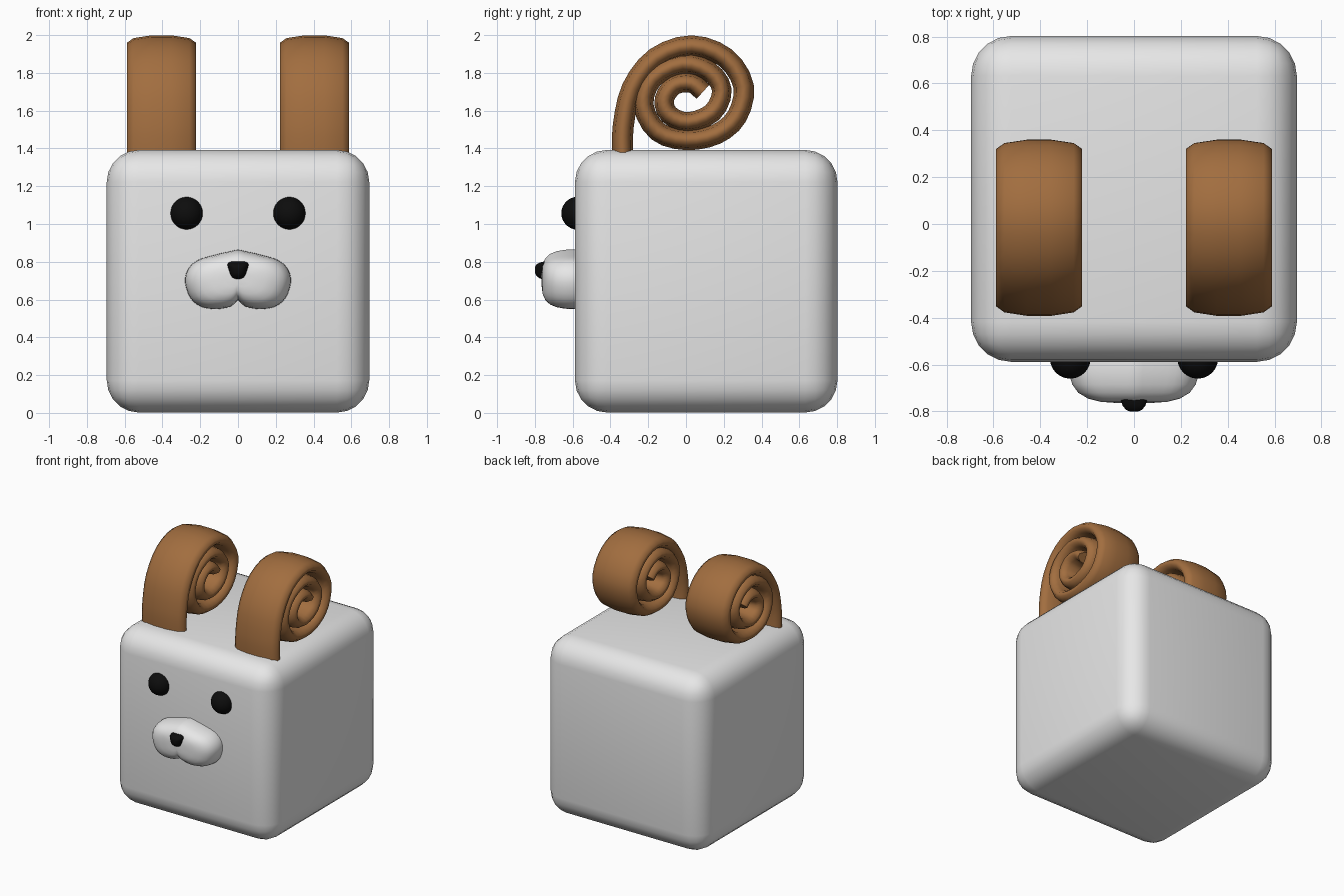
import bpy, bmesh, math
from mathutils import Vector

if "Cube" in bpy.data.objects:
    bpy.data.objects.remove(bpy.data.objects["Cube"])


def material(name, rgb):
    m = bpy.data.materials.new(name)
    m.diffuse_color = (*rgb, 1)
    m.use_nodes = True
    m.node_tree.nodes["Principled BSDF"].inputs["Base Color"].default_value = m.diffuse_color
    return m


WHITE = material("off_white", (0.8, 0.8, 0.8))
BROWN = material("warm_brown", (0.36, 0.155, 0.05))
BLACK = material("black", (0.004, 0.004, 0.004))


def finish(bm, name, mat, angle=60):
    """Turn a bmesh into a smooth shaded, coloured object."""
    bmesh.ops.recalc_face_normals(bm, faces=bm.faces)
    me = bpy.data.meshes.new(name)
    bm.to_mesh(me)
    bm.free()
    ob = bpy.data.objects.new(name, me)
    bpy.context.collection.objects.link(ob)
    me.materials.append(mat)
    bpy.ops.object.select_all(action='DESELECT')
    ob.select_set(True)
    bpy.context.view_layer.objects.active = ob
    bpy.ops.object.shade_smooth_by_angle(angle=math.radians(angle))
    return ob


def spline(pts, n):
    """Smooth open 2D curve through points, n steps per span."""
    p = [Vector(q) for q in pts]
    p = [2 * p[0] - p[1]] + p + [2 * p[-1] - p[-2]]
    out = []
    for a, b, c, d in zip(p, p[1:], p[2:], p[3:]):
        for i in range(n):
            t = i / n
            out.append(0.5 * (2 * b + (c - a) * t + (2 * a - 5 * b + 4 * c - d) * t * t
                              + (3 * b - a - 3 * c + d) * t ** 3))
    return out + [p[-2]]


def loft(rings, name, mat, angle=60):
    """Skin closed rings of points and cap both ends."""
    bm = bmesh.new()
    vr = [[bm.verts.new(p) for p in r] for r in rings]
    n = len(vr[0])
    for a, b in zip(vr, vr[1:]):
        for i in range(n):
            j = (i + 1) % n
            bm.faces.new((a[i], a[j], b[j], b[i]))
    bm.faces.new(vr[0])
    bm.faces.new(vr[-1])
    return finish(bm, name, mat, angle)


def face_part(half, centre_z, steps, name, mat):
    """Symmetric outline in x,z, shrunk towards the front (-y)."""
    right = spline(half, 3)
    outline = right + [Vector((-p.x, p.y)) for p in right[-2:0:-1]]
    rings = [[(p.x * s, y, centre_z + (p.y - centre_z) * s) for p in outline]
             for s, y in steps]
    return loft(rings, name, mat)


# Body: rounded cube
bm = bmesh.new()
bmesh.ops.create_cube(bm, size=1.39)
bmesh.ops.translate(bm, verts=bm.verts, vec=(0, 0.107, 0.697))
bmesh.ops.bevel(bm, geom=bm.edges[:], offset=0.17, segments=5, profile=0.5, affect='EDGES')
finish(bm, "body", WHITE)

# Muzzle with a cleft at the bottom, and nose
face_part([(0, 0.865), (0.11, 0.84), (0.21, 0.81), (0.265, 0.76), (0.28, 0.69),
           (0.25, 0.605), (0.19, 0.56), (0.11, 0.55), (0.04, 0.563), (0, 0.595)], 0.71,
          [(0.97, -0.55), (1, -0.60), (0.99, -0.64), (0.94, -0.685), (0.85, -0.72),
           (0.70, -0.745), (0.5, -0.759), (0.25, -0.764)], "muzzle", WHITE)
face_part([(0, 0.802), (0.035, 0.801), (0.055, 0.79), (0.055, 0.768),
           (0.04, 0.722), (0.02, 0.707), (0, 0.704)], 0.76,
          [(1, -0.70), (1, -0.75), (0.85, -0.775), (0.6, -0.793), (0.3, -0.80)],
          "nose", BLACK)

# Curled ears: wide flat band swept along a spiral in the side plane
path = spline([(-0.335, 1.36), (-0.332, 1.52), (-0.285, 1.72), (-0.16, 1.88), (0.03, 1.944),
               (0.21, 1.88), (0.305, 1.73), (0.27, 1.57), (0.16, 1.475), (0.0, 1.445),
               (-0.15, 1.49), (-0.225, 1.63), (-0.175, 1.77), (-0.02, 1.848), (0.12, 1.81),
               (0.19, 1.71), (0.14, 1.59), (0.01, 1.54), (-0.09, 1.58), (-0.115, 1.66),
               (-0.06, 1.735), (0.03, 1.745), (0.09, 1.70)], 3)
quarter = [(0.05, 0.056), (0.145, 0.041), (0.18, 0.015)]
section = (quarter + [(u, -v) for u, v in quarter[::-1]]
           + [(-u, -v) for u, v in quarter] + [(-u, v) for u, v in quarter[::-1]])
for side, x0 in (("left", 0.405), ("right", -0.405)):
    rings = []
    for i, p in enumerate(path):
        t = (path[min(i + 1, len(path) - 1)] - path[max(i - 1, 0)]).normalized()
        k = 1 - 0.1 * i / len(path)
        rings.append([(x0 + u * 1.02, p.x - t.y * v * k, p.y + t.x * v * k)
                      for u, v in section])
    loft(rings, side + "_ear", BROWN)

    # Eye: round bead set in the front face
    bm = bmesh.new()
    bmesh.ops.create_uvsphere(bm, u_segments=24, v_segments=16, radius=0.087)
    bmesh.ops.translate(bm, verts=bm.verts, vec=(math.copysign(0.272, x0), -0.573, 1.057))
    finish(bm, side + "_eye", BLACK)
